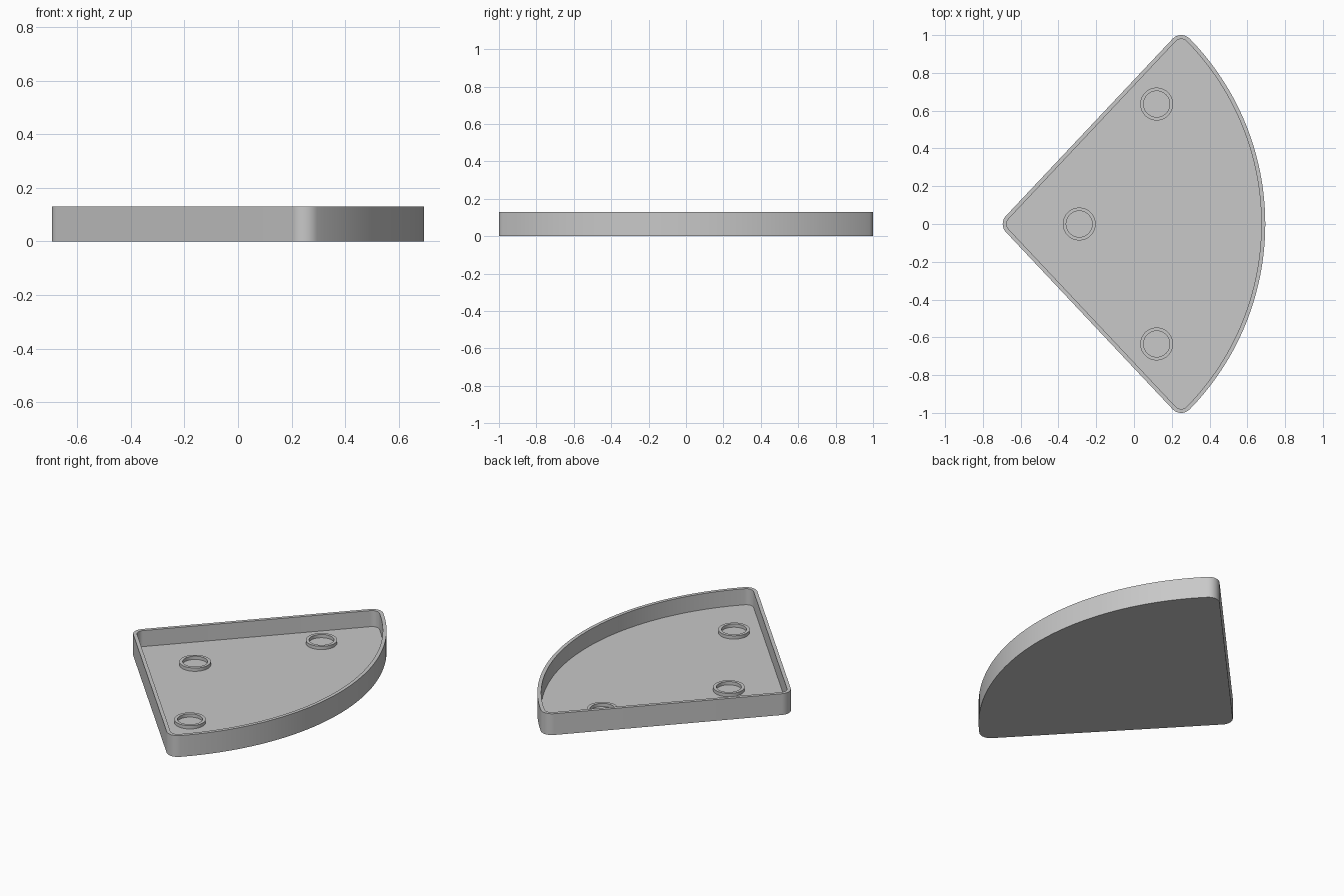
import bpy
import bmesh
from math import atan2, cos, hypot, pi, sin

if "Cube" in bpy.data.objects:
    bpy.data.objects.remove(bpy.data.objects["Cube"])

HEIGHT, FLOOR, WALL = 0.13, 0.032, 0.021
FILLET = 0.063                      # outer corner radius
APEX_X = -0.632                     # fillet centre at the point of the fan
TIP_X, TIP_Y = 0.25, 0.937          # fillet centres at the ends of the arc
ARC_X = -0.708                      # centre of the big curved side
ARC_R = 0.695 - ARC_X

grey = bpy.data.materials.new("light grey")
grey.use_nodes = True
colour = (0.58, 0.58, 0.58, 1)
grey.diffuse_color = colour
grey.node_tree.nodes["Principled BSDF"].inputs["Base Color"].default_value = colour


def arc(cx, cy, radius, start, end, steps):
    angles = [start + (end - start) * i / steps for i in range(steps + 1)]
    return [(cx + radius * cos(a), cy + radius * sin(a)) for a in angles]


def fan_outline(inset):
    """Rounded fan, counter-clockwise, shrunk evenly by inset."""
    r = FILLET - inset
    sweep = atan2(TIP_Y, TIP_X - ARC_X)
    side = atan2(TIP_Y, TIP_X - APEX_X) + pi / 2
    return (arc(ARC_X, 0, ARC_R - inset, -sweep, sweep, 64)
            + arc(TIP_X, TIP_Y, r, sweep, side, 12)[1:]
            + arc(APEX_X, 0, r, side, 2 * pi - side, 12)
            + arc(TIP_X, -TIP_Y, r, -side, -sweep, 12)[:-1])


def build(name, loops, capped):
    """Bridge successive (outline, height) loops, optionally capping both ends."""
    bm = bmesh.new()
    rings = [[bm.verts.new((x, y, z)) for x, y in pts] for pts, z in loops]
    n = len(rings[0])
    for low, high in zip(rings, rings[1:]):
        for i in range(n):
            j = (i + 1) % n
            bm.faces.new((low[i], low[j], high[j], high[i]))
    if capped:
        bm.faces.new(rings[0][::-1])
        bm.faces.new(rings[-1])
    mesh = bpy.data.meshes.new(name)
    bm.to_mesh(mesh)
    bm.free()
    mesh.materials.append(grey)
    obj = bpy.data.objects.new(name, mesh)
    bpy.context.collection.objects.link(obj)
    bpy.ops.object.select_all(action="DESELECT")
    obj.select_set(True)
    bpy.context.view_layer.objects.active = obj
    bpy.ops.object.shade_smooth_by_angle(angle=pi / 6)
    return obj


# Tray: outside wall, rim, inside wall and floor
outer, inner = fan_outline(0), fan_outline(WALL)
build("tray", [(outer, 0), (outer, HEIGHT), (inner, HEIGHT), (inner, FLOOR)], True)

# Raised rings standing on the floor
ring_out = arc(0, 0, 0.087, 0, 2 * pi, 48)[:-1]
ring_in = arc(0, 0, 0.069, 0, 2 * pi, 48)[:-1]
ring_top = FLOOR + 0.02
for name, x, y in (("apex_ring", -0.29, 0), ("back_ring", 0.12, 0.635),
                   ("front_ring", 0.12, -0.635)):
    ring = build(name, [(ring_out, FLOOR), (ring_out, ring_top),
                        (ring_in, ring_top), (ring_in, FLOOR)], False)
    ring.location = (x, y, 0)
